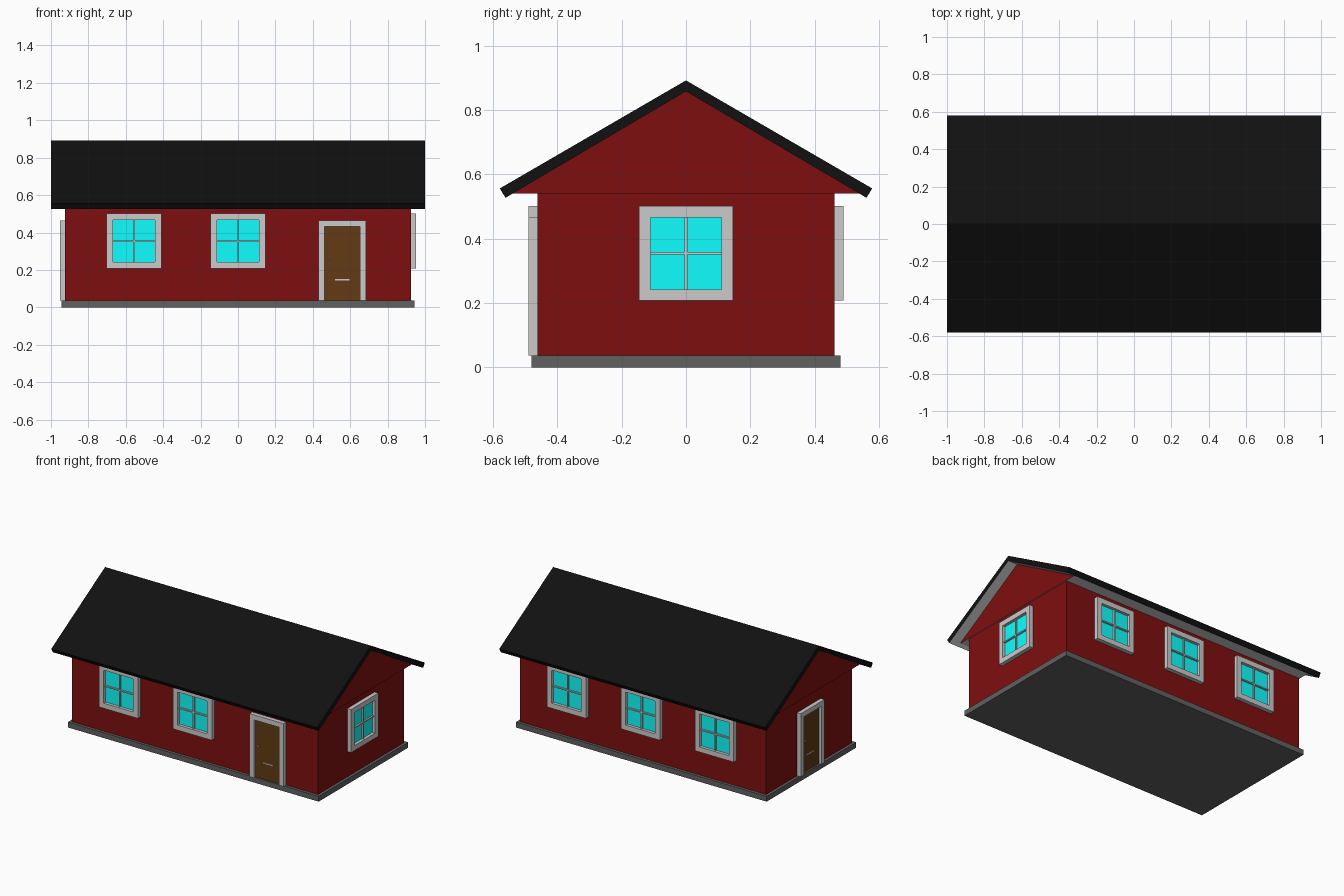
import bpy, bmesh
from math import radians
from mathutils import Matrix

if "Cube" in bpy.data.objects:
    bpy.data.objects.remove(bpy.data.objects["Cube"])

WX, WY = 0.925, 0.462      # wall half sizes
BASE, EAVE = 0.036, 0.54   # base top, wall top


def material(name, rgb):
    m = bpy.data.materials.new(name)
    m.diffuse_color = (*rgb, 1)
    m.use_nodes = True
    m.node_tree.nodes["Principled BSDF"].inputs["Base Color"].default_value = m.diffuse_color
    return m


RED = material("red_paint", (0.212, 0.0048, 0.0048))
BLACK = material("roof_black", (0.0055, 0.0055, 0.0055))
STONE = material("dark_grey", (0.119, 0.119, 0.119))
GLASS = material("cyan_glass", (0.0055, 1.0, 1.0))
WOOD = material("brown_wood", (0.122, 0.044, 0.007))
GREY = material("light_grey", (0.8, 0.8, 0.8))


def finish(name, bm, mats, matrix=Matrix()):
    bmesh.ops.recalc_face_normals(bm, faces=bm.faces)
    me = bpy.data.meshes.new(name)
    bm.to_mesh(me)
    bm.free()
    for m in mats:
        me.materials.append(m)
    ob = bpy.data.objects.new(name, me)
    ob.matrix_world = matrix
    bpy.context.collection.objects.link(ob)
    return ob


def boxes(name, spans, mat, matrix=Matrix()):
    """One object from boxes given as (x0, x1, y0, y1, z0, z1)."""
    bm = bmesh.new()
    for x0, x1, y0, y1, z0, z1 in spans:
        mid = Matrix.Translation(((x0 + x1) / 2, (y0 + y1) / 2, (z0 + z1) / 2))
        size = Matrix.Diagonal((x1 - x0, y1 - y0, z1 - z0, 1))
        bmesh.ops.create_cube(bm, size=1, matrix=mid @ size)
    return finish(name, bm, [mat] if mat else [], matrix)


def prism(name, profile, half, mats, under=()):
    """Extrude a y-z profile along x; edges listed in under get material slot 1."""
    bm = bmesh.new()
    a = [bm.verts.new((-half, y, z)) for y, z in profile]
    b = [bm.verts.new((half, y, z)) for y, z in profile]
    n = len(profile)
    bm.faces.new(a)
    bm.faces.new(b[::-1])
    for i in range(n):
        j = (i + 1) % n
        f = bm.faces.new((a[i], b[i], b[j], a[j]))
        f.material_index = 1 if i in under else 0
    return finish(name, bm, mats)


def on_wall(side, offset):
    """Frame with x to the right along the wall, -y outward, z up."""
    angle, dist = {"front": (0, WY), "right": (90, WX),
                   "back": (180, WY), "left": (-90, WX)}[side]
    return Matrix.Rotation(radians(angle), 4, 'Z') @ Matrix.Translation((offset, -dist, 0))


def window(side, offset):
    m = on_wall(side, offset)
    r, i, g, z0, z1 = 0.146, 0.111, 0.004, 0.207, 0.501
    zi0, zi1 = z0 + 0.035, z1 - 0.035
    zm = (z0 + z1) / 2
    tag = f"{side}_{offset:.2f}"
    boxes("window_frame_" + tag, [
        (-r, -i, -0.028, 0.01, z0, z1), (i, r, -0.028, 0.01, z0, z1),
        (-i, i, -0.028, 0.01, z0, zi0), (-i, i, -0.028, 0.01, zi1, z1),
        (-g, g, -0.019, 0.01, zi0, zi1),
        (-i, -g, -0.019, 0.01, zm - g, zm + g),
        (g, i, -0.019, 0.01, zm - g, zm + g)], None, m)
    boxes("window_panes_" + tag, [
        (x0, x1, -0.008, 0.005, a, b)
        for x0, x1 in ((-i, -g), (g, i))
        for a, b in ((zi0, zm - g), (zm + g, zi1))], GLASS, m)


def door(side, offset):
    m = on_wall(side, offset)
    r, i, top, head = 0.127, 0.095, 0.465, 0.431
    boxes("door_frame_" + side, [
        (-r, -i, -0.028, 0.01, BASE, top), (i, r, -0.028, 0.01, BASE, top),
        (-i, i, -0.028, 0.01, head, top)], None, m)
    boxes("door_leaf_" + side, [(-i, i, -0.008, 0.005, BASE, head)], WOOD, m)
    # handle stem and lever, then the mail slot
    boxes("door_handle_" + side, [
        (-0.079, -0.073, -0.02, -0.006, 0.252, 0.258),
        (-0.079, -0.055, -0.024, -0.019, 0.252, 0.258)], None, m)
    boxes("mail_slot_" + side, [(-0.038, 0.038, -0.011, -0.006, 0.144, 0.151)], None, m)


# Base and walls
boxes("foundation", [(-0.944, 0.944, -0.481, 0.481, 0, BASE)], STONE)
boxes("walls", [(-WX, WX, -WY, WY, BASE, EAVE)], RED)

# Gable block, slightly proud of the walls, with grey soffit underneath
prism("gable", [(-0.54, EAVE), (0.54, EAVE), (0, 0.858)], WX + 0.005, [RED, GREY], under=(0,))

# Roof shell, grey on the underside
prism("roof", [(-0.579, 0.556), (0, 0.892), (0.579, 0.556),
               (0.561, 0.527), (0, 0.858), (-0.561, 0.527)],
      1.0, [BLACK, GREY], under=(3, 4))

# Windows and doors
for x in (-0.556, 0):
    window("front", x)
for x in (-0.556, 0, 0.556):
    window("back", x)
window("right", 0)
door("front", 0.557)
door("left", 0)
